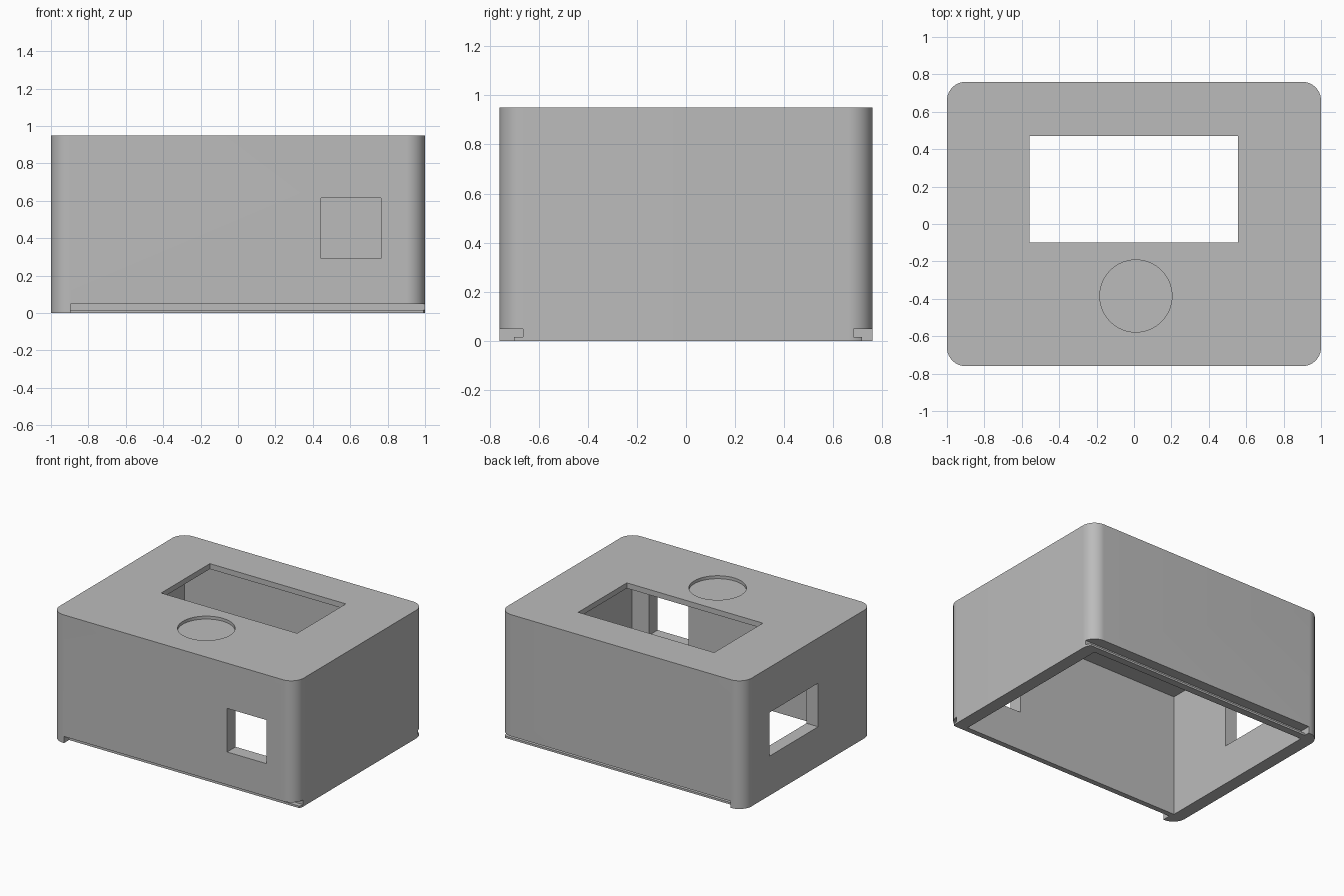
import bpy
import bmesh
import math

cube = bpy.data.objects.get("Cube")
if cube:
    bpy.data.objects.remove(cube, do_unlink=True)

W, D, H = 1.0, 0.76, 0.95      # half width, half depth, height
WALL, ROOF, R = 0.096, 0.04, 0.1

grey = bpy.data.materials.new("plain grey")
grey.use_nodes = True
grey.diffuse_color = (0.5, 0.5, 0.5, 1)
grey.node_tree.nodes["Principled BSDF"].inputs["Base Color"].default_value = (0.5, 0.5, 0.5, 1)


def make_object(name, bm):
    bmesh.ops.recalc_face_normals(bm, faces=bm.faces)
    mesh = bpy.data.meshes.new(name)
    bm.to_mesh(mesh)
    bm.free()
    mesh.materials.append(grey)
    obj = bpy.data.objects.new(name, mesh)
    bpy.context.collection.objects.link(obj)
    return obj


def prism(name, outline, z0, z1):
    bm = bmesh.new()
    face = bm.faces.new([bm.verts.new((x, y, z0)) for x, y in outline])
    top = bmesh.ops.extrude_face_region(bm, geom=[face])["geom"]
    verts = [v for v in top if isinstance(v, bmesh.types.BMVert)]
    bmesh.ops.translate(bm, verts=verts, vec=(0, 0, z1 - z0))
    return make_object(name, bm)


def box(name, xs, ys, zs):
    outline = [(xs[0], ys[0]), (xs[1], ys[0]), (xs[1], ys[1]), (xs[0], ys[1])]
    return prism(name, outline, *zs)


def arc(cx, cy, r, start, sweep, steps):
    angles = [math.radians(start + sweep * i / steps) for i in range(steps + 1)]
    return [(cx + r * math.cos(a), cy + r * math.sin(a)) for a in angles]


def cut(target, cutter):
    cutter.hide_render = True
    bpy.context.view_layer.objects.active = target
    mod = target.modifiers.new("cut", 'BOOLEAN')
    mod.operation = 'DIFFERENCE'
    mod.solver = 'EXACT'
    mod.object = cutter
    bpy.ops.object.modifier_apply(modifier=mod.name)
    bpy.data.objects.remove(cutter, do_unlink=True)


# Outer body with rounded upright corners
outline = []
for i, (sx, sy) in enumerate([(1, 1), (-1, 1), (-1, -1), (1, -1)]):
    outline += arc(sx * (W - R), sy * (D - R), R, i * 90, 90, 16)
case = prism("case_shell", outline, 0, H)

# Cavity, open underneath
cut(case, box("cavity", (WALL - W, W - WALL), (0.004 + WALL - D - 0.004 + 0.004, D - WALL), (-0.1, H - ROOF)))

# Screen window in the roof and openings in the front and right walls
cut(case, box("screen_window", (-0.56, 0.555), (-0.10, 0.47), (0.8, 1.1)))
cut(case, box("front_port", (0.443, 0.765), (-0.9, -0.5), (0.292, 0.615)))
cut(case, box("right_port", (-1.2, -0.8), (-0.12, 0.45), (0.292, 0.615)))

# Shallow round recess in the roof
cut(case, prism("button_recess", arc(0.01, -0.385, 0.193, 0, 360, 64)[:-1], H - 0.022, 1.1))

# Stepped sliding grooves along the bottom of the front and back
for side, lip, deep in ((-1, 0.70, 0.665), (1, 0.718, 0.683)):
    for name, inner, zs in (("groove", deep, (0.015, 0.049)), ("groove_mouth", lip, (-0.1, 0.02))):
        ys = sorted((side * inner, side * 0.9))
        cut(case, box(name, (-0.895, 1.2), ys, zs))

# Smooth corners, sharp edges
bpy.ops.object.select_all(action='DESELECT')
case.select_set(True)
bpy.context.view_layer.objects.active = case
bpy.ops.object.shade_smooth_by_angle(angle=math.radians(30))
